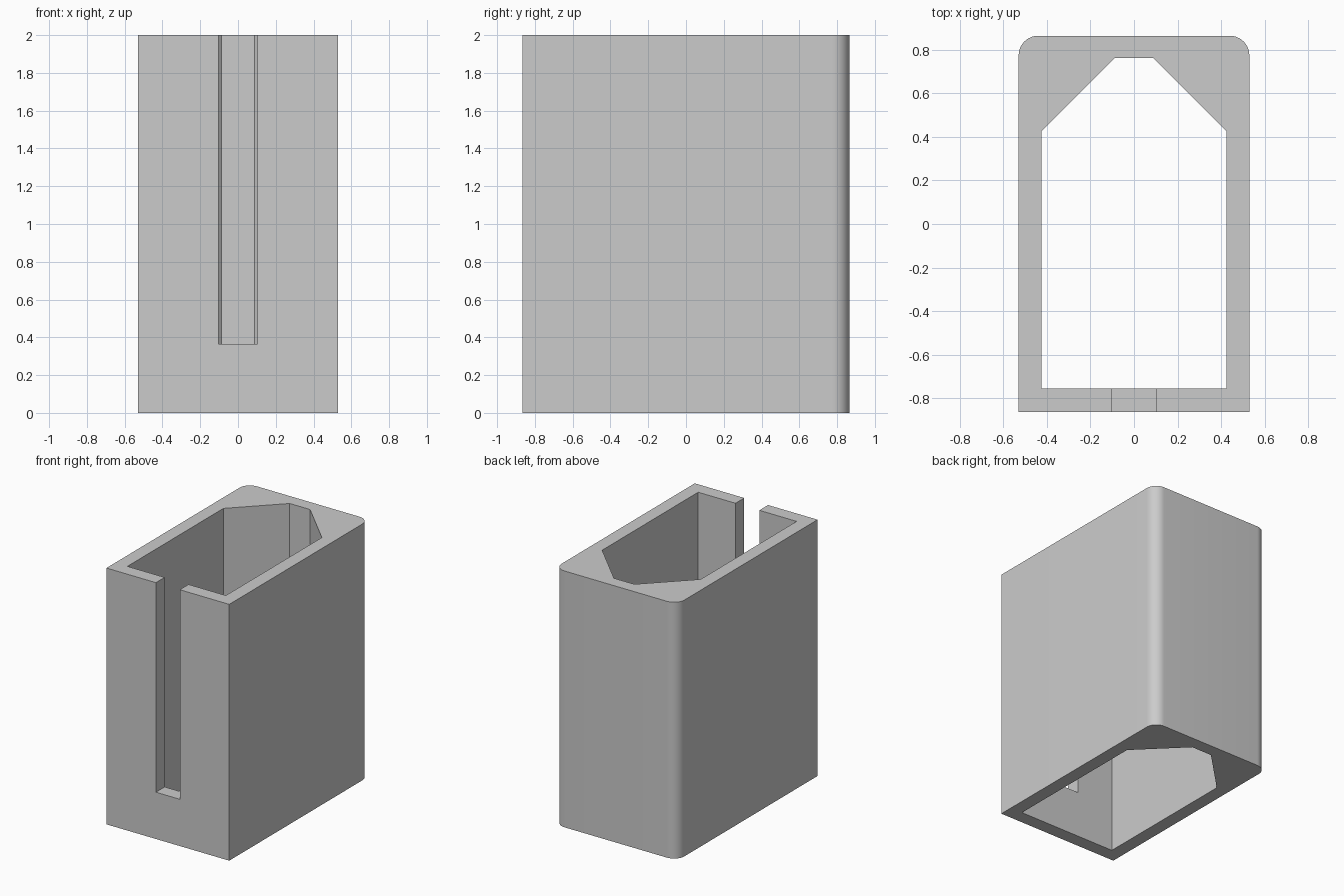
import bpy
import bmesh
from math import sin, cos, pi, radians

default_cube = bpy.data.objects.get("Cube")
if default_cube:
    bpy.data.objects.remove(default_cube, do_unlink=True)

HEIGHT = 2.0
HALF_W, HALF_D = 0.53, 0.865
CORNER = 0.09
SLOT_HALF, SLOT_FLOOR = 0.103, 0.365

grey = bpy.data.materials.new("light grey")
grey.use_nodes = True
colour = (0.6, 0.6, 0.6, 1)
grey.diffuse_color = colour
grey.node_tree.nodes["Principled BSDF"].inputs["Base Color"].default_value = colour


def prism(name, right_half, z0, z1):
    """Extrude a plan outline, given as its +x half from front to back."""
    outline = right_half + [(-x, y) for x, y in reversed(right_half)]
    bm = bmesh.new()
    base = bm.faces.new([bm.verts.new((x, y, z0)) for x, y in outline])
    top = bmesh.ops.extrude_face_region(bm, geom=[base])["geom"]
    bmesh.ops.translate(bm, vec=(0, 0, z1 - z0),
                        verts=[v for v in top if isinstance(v, bmesh.types.BMVert)])
    bmesh.ops.recalc_face_normals(bm, faces=bm.faces)
    mesh = bpy.data.meshes.new(name)
    bm.to_mesh(mesh)
    bm.free()
    mesh.materials.append(grey)
    obj = bpy.data.objects.new(name, mesh)
    bpy.context.collection.objects.link(obj)
    return obj


def cut(target, cutter):
    """Subtract a cutter from the target and discard it."""
    mod = target.modifiers.new(cutter.name, "BOOLEAN")
    mod.operation, mod.solver, mod.object = "DIFFERENCE", "EXACT", cutter
    bpy.ops.object.select_all(action="DESELECT")
    bpy.context.view_layer.objects.active = target
    target.select_set(True)
    bpy.ops.object.modifier_apply(modifier=mod.name)
    bpy.data.objects.remove(cutter, do_unlink=True)


# Outer shell: square front corners, rounded back corners
STEPS = 12
arc = [(HALF_W - CORNER + CORNER * cos(a), HALF_D - CORNER + CORNER * sin(a))
       for a in (i * pi / 2 / STEPS for i in range(STEPS + 1))]
holder = prism("holder_shell", [(HALF_W, -HALF_D)] + arc, 0, HEIGHT)

# Through cavity, chamfered towards the back
cavity = [(0.425, -0.757), (0.425, 0.427), (0.088, 0.763)]
cut(holder, prism("cavity_cutter", cavity, -0.1, HEIGHT + 0.1))

# Front slot, open at the top
slot = [(SLOT_HALF, -1.0), (SLOT_HALF, -0.6)]
cut(holder, prism("slot_cutter", slot, SLOT_FLOOR, HEIGHT + 0.1))

bpy.ops.object.shade_smooth_by_angle(angle=radians(30))
